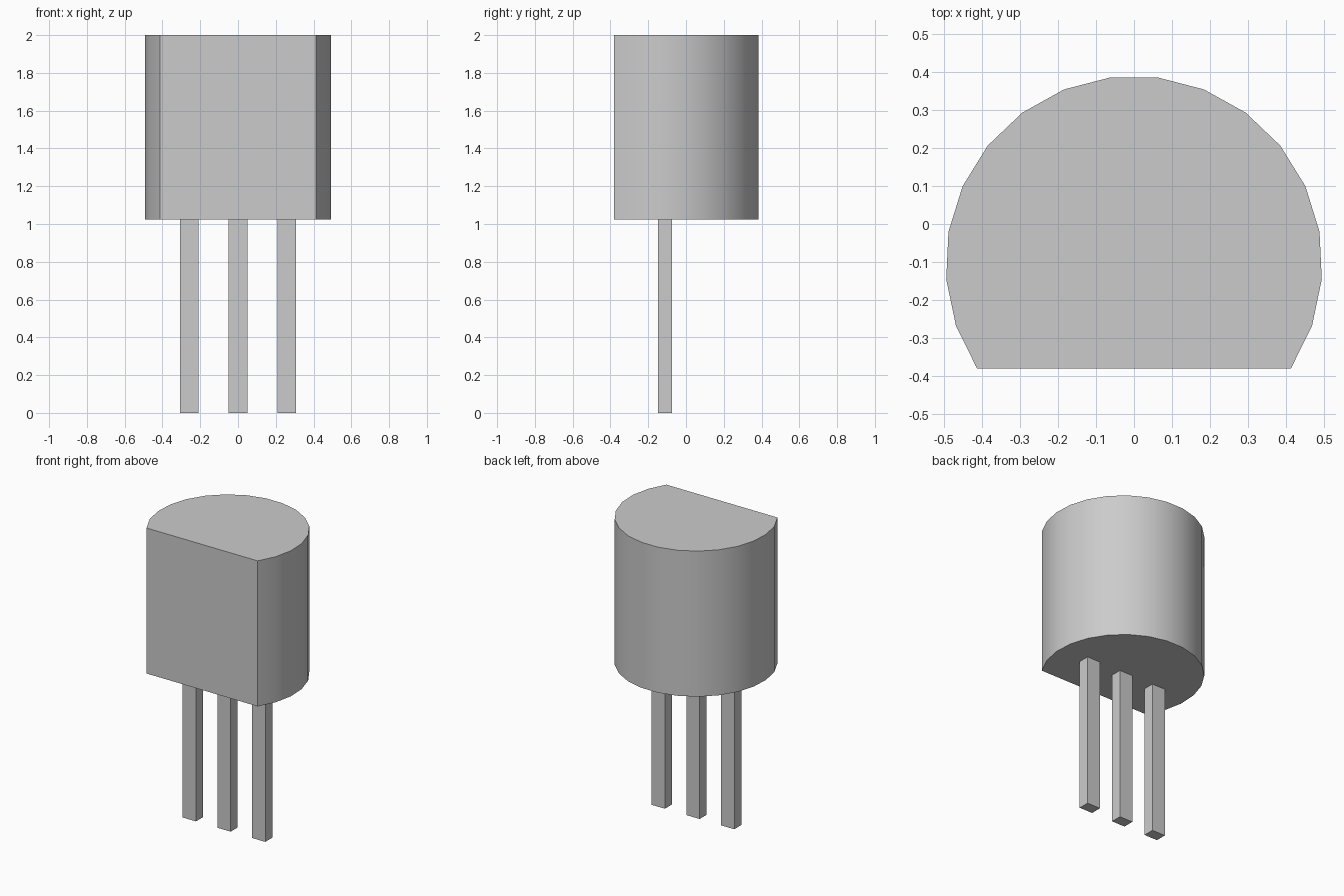
import bpy
import bmesh
import math

cube = bpy.data.objects.get("Cube")
if cube:
    bpy.data.objects.remove(cube, do_unlink=True)

grey = bpy.data.materials.new("plain grey")
grey.use_nodes = True
colour = (0.6, 0.6, 0.6, 1)
grey.diffuse_color = colour
grey.node_tree.nodes["Principled BSDF"].inputs["Base Color"].default_value = colour


def prism(name, outline, bottom, top):
    """Extrude a counter-clockwise outline straight up."""
    bm = bmesh.new()
    base = bm.faces.new([bm.verts.new((x, y, bottom)) for x, y in outline])
    result = bmesh.ops.extrude_face_region(bm, geom=[base], use_keep_orig=True)
    raised = [v for v in result["geom"] if isinstance(v, bmesh.types.BMVert)]
    bmesh.ops.translate(bm, verts=raised, vec=(0, 0, top - bottom))
    bmesh.ops.recalc_face_normals(bm, faces=bm.faces)
    mesh = bpy.data.meshes.new(name)
    bm.to_mesh(mesh)
    bm.free()
    mesh.materials.append(grey)
    obj = bpy.data.objects.new(name, mesh)
    bpy.context.collection.objects.link(obj)
    return obj


# Body: round back with a flat front
RADIUS, CENTRE_Y, SEGMENTS = 0.495, -0.106, 17
start = math.radians(-33.65)
step = (math.pi - 2 * start) / SEGMENTS
arc = [(RADIUS * math.cos(start + i * step),
        CENTRE_Y + RADIUS * math.sin(start + i * step))
       for i in range(SEGMENTS + 1)]
body = prism("body", arc, 1.025, 2.0)

bpy.ops.object.select_all(action="DESELECT")
body.select_set(True)
bpy.context.view_layer.objects.active = body
bpy.ops.object.shade_smooth_by_angle(angle=math.radians(30))

# Three square-edged legs
HALF_WIDTH, FRONT, BACK = 0.049, -0.148, -0.074
for name, x in (("right_leg", -0.257), ("middle_leg", 0), ("left_leg", 0.257)):
    x0, x1 = x - HALF_WIDTH, x + HALF_WIDTH
    prism(name, [(x0, FRONT), (x1, FRONT), (x1, BACK), (x0, BACK)], 0, 1.03)
